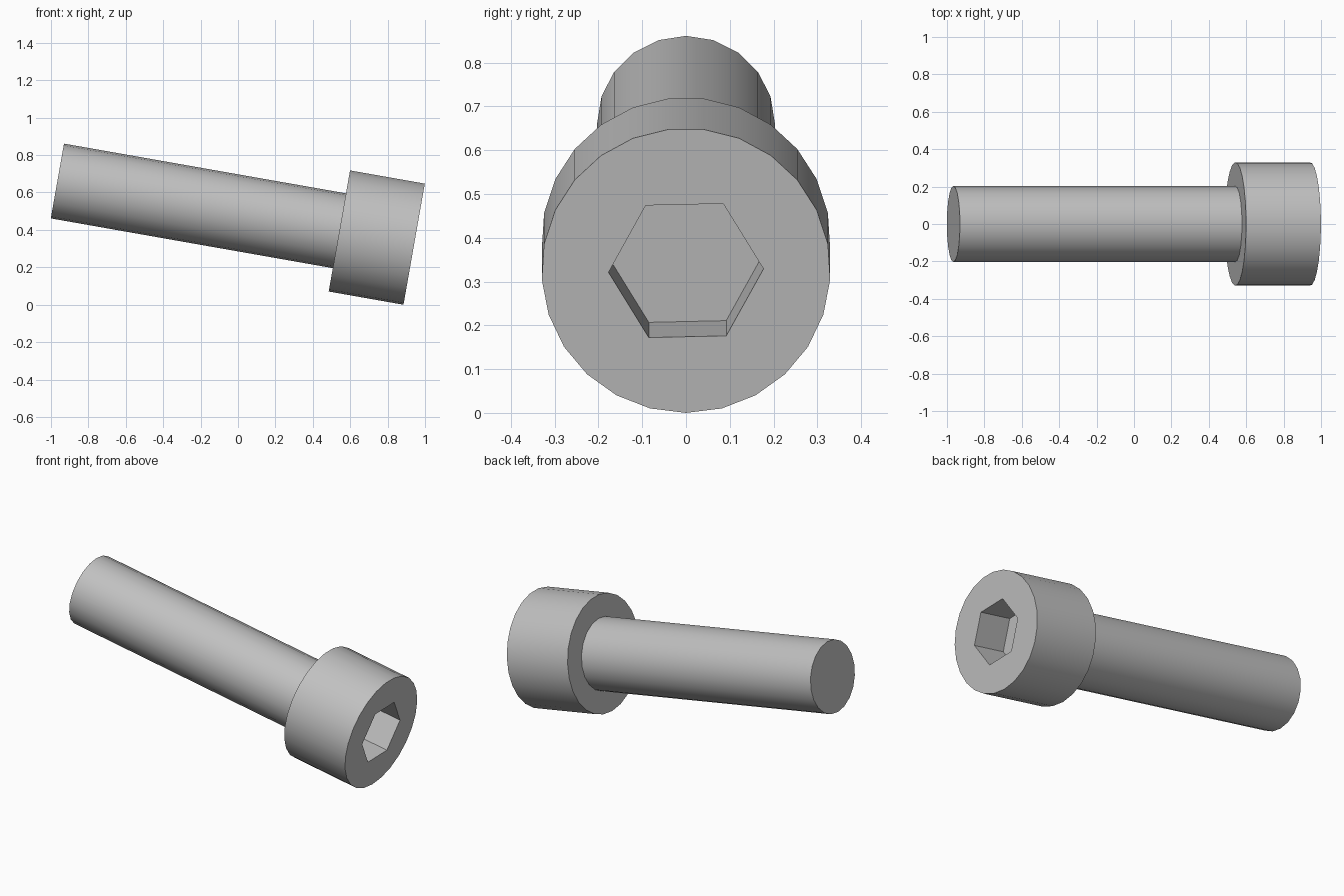
import bpy, bmesh
from math import sin, cos, pi, radians

if "Cube" in bpy.data.objects:
    bpy.data.objects.remove(bpy.data.objects["Cube"], do_unlink=True)

TILT = radians(10)
HEAD_R, HEAD_LEN, HEAD_SIDES = 0.33, 0.406, 25
SHANK_R, SHANK_END, SHANK_SIDES = 0.203, 1.937, 20
SOCKET_R, SOCKET_DEPTH, SOCKET_TURN = 0.177, 0.2, radians(1.3)

steel = bpy.data.materials.new("grey steel")
steel.use_nodes = True
colour = (0.53, 0.53, 0.53, 1)
steel.diffuse_color = colour
steel.node_tree.nodes["Principled BSDF"].inputs["Base Color"].default_value = colour


def ring(bm, sides, radius, x, start):
    """Closed loop of vertices around the bolt axis."""
    angles = [start + 2 * pi * i / sides for i in range(sides)]
    return [bm.verts.new((x, radius * cos(a), radius * sin(a))) for a in angles]


def wall(bm, a, b):
    """Quads joining two equal rings."""
    for i in range(len(a)):
        j = (i + 1) % len(a)
        bm.faces.new((a[i], a[j], b[j], b[i]))


def annulus(bm, outer, inner):
    """Flat face with a hole, between two rings of any side count."""
    edges = []
    for loop in (outer, inner):
        for i, v in enumerate(loop):
            w = loop[(i + 1) % len(loop)]
            edges.append(bm.edges.get((v, w)) or bm.edges.new((v, w)))
    bmesh.ops.triangle_fill(bm, use_beauty=True, edges=edges)


def finish(bm, name):
    """Turn the mesh into a tilted, smooth-shaded object."""
    mesh = bpy.data.meshes.new(name)
    bm.to_mesh(mesh)
    bm.free()
    mesh.materials.append(steel)
    obj = bpy.data.objects.new(name, mesh)
    bpy.context.collection.objects.link(obj)
    obj.location = (0.942, 0, HEAD_R * cos(TILT))
    obj.rotation_euler = (0, TILT, 0)
    bpy.ops.object.select_all(action="DESELECT")
    obj.select_set(True)
    bpy.context.view_layer.objects.active = obj
    bpy.ops.object.shade_smooth_by_angle(angle=radians(30))


# Head: cylinder with a hexagonal socket and an open seat for the shank
bm = bmesh.new()
face_rim = ring(bm, HEAD_SIDES, HEAD_R, 0, -pi / 2)
under_rim = ring(bm, HEAD_SIDES, HEAD_R, -HEAD_LEN, -pi / 2)
seat = ring(bm, SHANK_SIDES, SHANK_R, -HEAD_LEN, pi / 2)
mouth = ring(bm, 6, SOCKET_R, 0, SOCKET_TURN)
floor = ring(bm, 6, SOCKET_R, -SOCKET_DEPTH, SOCKET_TURN)
wall(bm, under_rim, face_rim)
wall(bm, mouth, floor)
bm.faces.new(floor)
annulus(bm, face_rim, mouth)
annulus(bm, under_rim, seat)
bmesh.ops.recalc_face_normals(bm, faces=bm.faces)
finish(bm, "head")

# Shank: plain cylinder capped at its free end
bm = bmesh.new()
tip = ring(bm, SHANK_SIDES, SHANK_R, -SHANK_END, pi / 2)
root = ring(bm, SHANK_SIDES, SHANK_R, -HEAD_LEN, pi / 2)
wall(bm, tip, root)
bm.faces.new(reversed(tip))
finish(bm, "shank")
